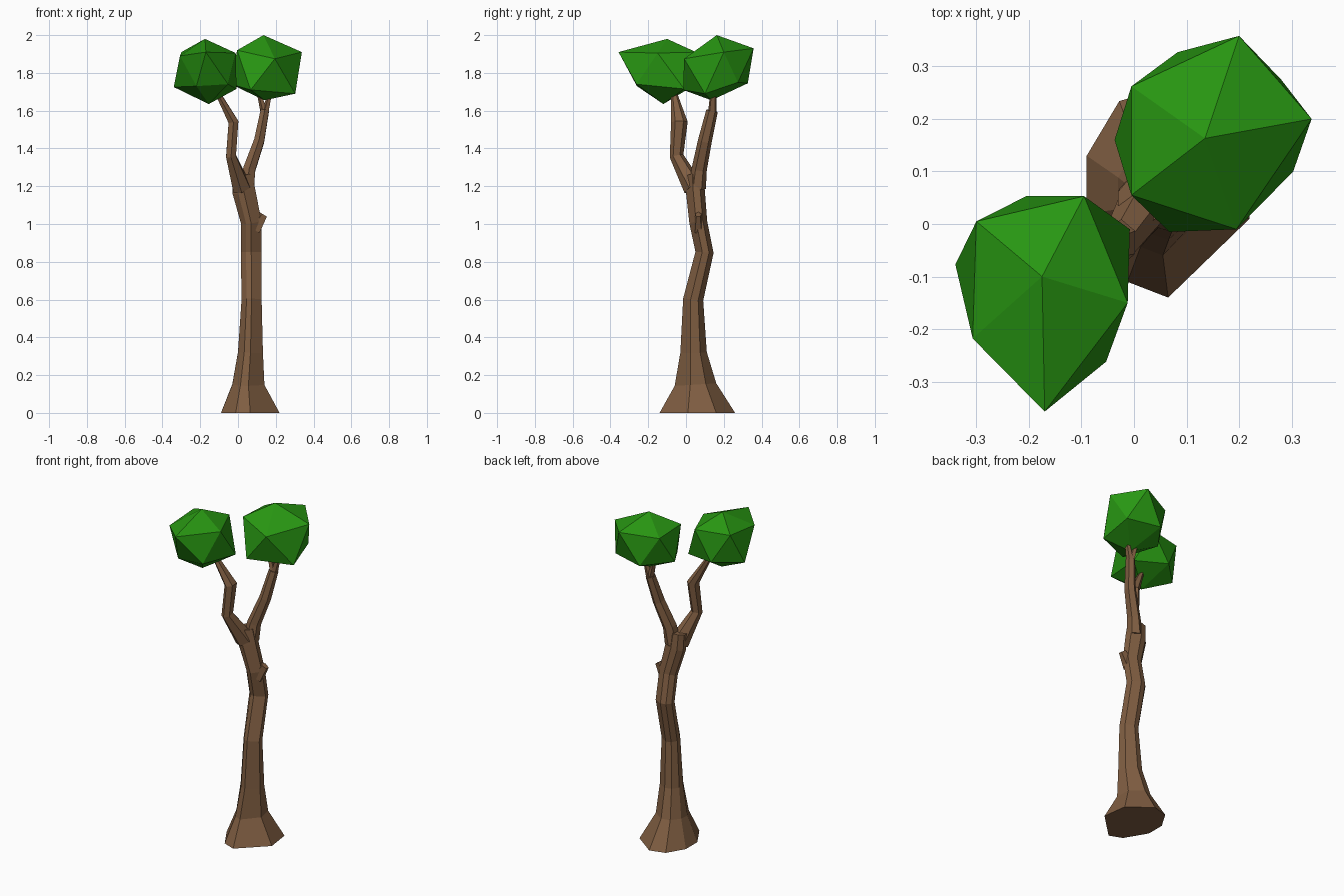
import bpy, bmesh
from math import cos, sin, tau
from mathutils import Vector

if "Cube" in bpy.data.objects:
    bpy.data.objects.remove(bpy.data.objects["Cube"])


def material(name, color):
    m = bpy.data.materials.new(name)
    m.diffuse_color = color
    m.use_nodes = True
    m.node_tree.nodes["Principled BSDF"].inputs["Base Color"].default_value = m.diffuse_color
    return m


BARK = material("bark", (0.216, 0.112, 0.054, 1))
LEAF = material("leaf", (0.021, 0.305, 0.006, 1))


def finish(bm, name, mat):
    bmesh.ops.recalc_face_normals(bm, faces=bm.faces)
    me = bpy.data.meshes.new(name)
    bm.to_mesh(me)
    bm.free()
    me.materials.append(mat)
    ob = bpy.data.objects.new(name, me)
    bpy.context.collection.objects.link(ob)
    return ob


def limb(name, rings, section, flat_start=False):
    """Loft a section along rings of (x, y, z, x radius, y radius), tilted to the path."""
    bm = bmesh.new()
    centres = [Vector(r[:3]) for r in rings]
    loops = []
    for i, (x, y, z, rx, ry) in enumerate(rings):
        t = centres[min(i + 1, len(rings) - 1)] - centres[max(i - 1, 0)]
        t.normalize()
        k = 0 if flat_start and i == 0 else 1 / max(t.z, 0.5)
        loops.append([bm.verts.new((x + u * rx, y + v * ry,
                                    z - k * (u * rx * t.x + v * ry * t.y)))
                      for u, v in section])
    n = len(section)
    for a, b in zip(loops, loops[1:]):
        for j in range(n):
            bm.faces.new((a[j], a[(j + 1) % n], b[(j + 1) % n], b[j]))
    bm.faces.new(loops[0])
    bm.faces.new(loops[-1])
    return finish(bm, name, BARK)


def crown(name, top, upper, lower, bottom):
    """Irregular icosahedron: two staggered rings of five between two poles."""
    bm = bmesh.new()
    t, b = bm.verts.new(top), bm.verts.new(bottom)
    up = [bm.verts.new(p) for p in upper]
    lo = [bm.verts.new(p) for p in lower]
    for i in range(5):
        j = (i + 1) % 5
        bm.faces.new((t, up[i], up[j]))
        bm.faces.new((up[i], lo[i], up[j]))
        bm.faces.new((up[j], lo[i], lo[j]))
        bm.faces.new((b, lo[j], lo[i]))
    return finish(bm, name, LEAF)


def polygon(n):
    return [(cos(tau * (i + 0.5) / n), sin(tau * (i + 0.5) / n)) for i in range(n)]


# Trunk with flared, uneven eight-sided foot
FOOT = [(0, -1), (1, -.25), (.87, .5), (0, 1), (-.6, .87), (-1, .35), (-1, -.2), (-.5, -.85)]
limb("trunk", [
    (.065, .06, 0, .155, .2),
    (.055, .05, .15, .085, .11),
    (.066, .04, .32, .066, .07),
    (.072, .038, .6, .053, .053),
    (.070, .098, .85, .055, .048),
    (.070, .065, 1.01, .054, .047),
    (.032, .050, 1.17, .060, .050),
    (.022, .045, 1.26, .052, .048),
], FOOT, flat_start=True)

# Broken stub
limb("trunk_stub", [(.085, .065, .97, .035, .03), (.135, .065, 1.05, .022, .018)], polygon(5))

# Branches
limb("left_branch", [
    (.02, .04, 1.19, .05, .048),
    (-.037, -.05, 1.36, .030, .036),
    (-.024, -.035, 1.54, .030, .044),
    (-.095, -.06, 1.67, .015, .020),
    (-.125, -.075, 1.74, .012, .015),
], polygon(6))
limb("right_branch", [
    (.045, .06, 1.19, .045, .045),
    (.060, .07, 1.29, .036, .04),
    (.112, .10, 1.44, .030, .036),
    (.142, .138, 1.60, .025, .030),
], polygon(6))
for side, x in (("left", .11), ("right", .172)):
    limb(side + "_twig", [(.142, .138, 1.58, .02, .024), (x, .145, 1.70, .011, .016)], polygon(5))

# Foliage
crown("left_foliage", (-.175, -.10, 1.98),
      [(-.30, .005, 1.91), (-.307, -.218, 1.89), (-.17, -.357, 1.91),
       (-.012, -.15, 1.905), (-.095, .053, 1.91)],
      [(-.34, -.077, 1.725), (-.22, -.26, 1.73), (-.053, -.262, 1.74),
       (-.008, -.01, 1.715), (-.205, .053, 1.74)],
      (-.155, -.12, 1.635))
crown("right_foliage", (.135, .163, 2.0),
      [(-.005, .262, 1.91), (-.005, .055, 1.92), (.195, -.01, 1.875),
       (.338, .20, 1.91), (.20, .358, 1.93)],
      [(-.037, .16, 1.74), (.067, -.015, 1.71), (.303, .10, 1.69),
       (.28, .275, 1.75), (.083, .327, 1.745)],
      (.14, .135, 1.655))
